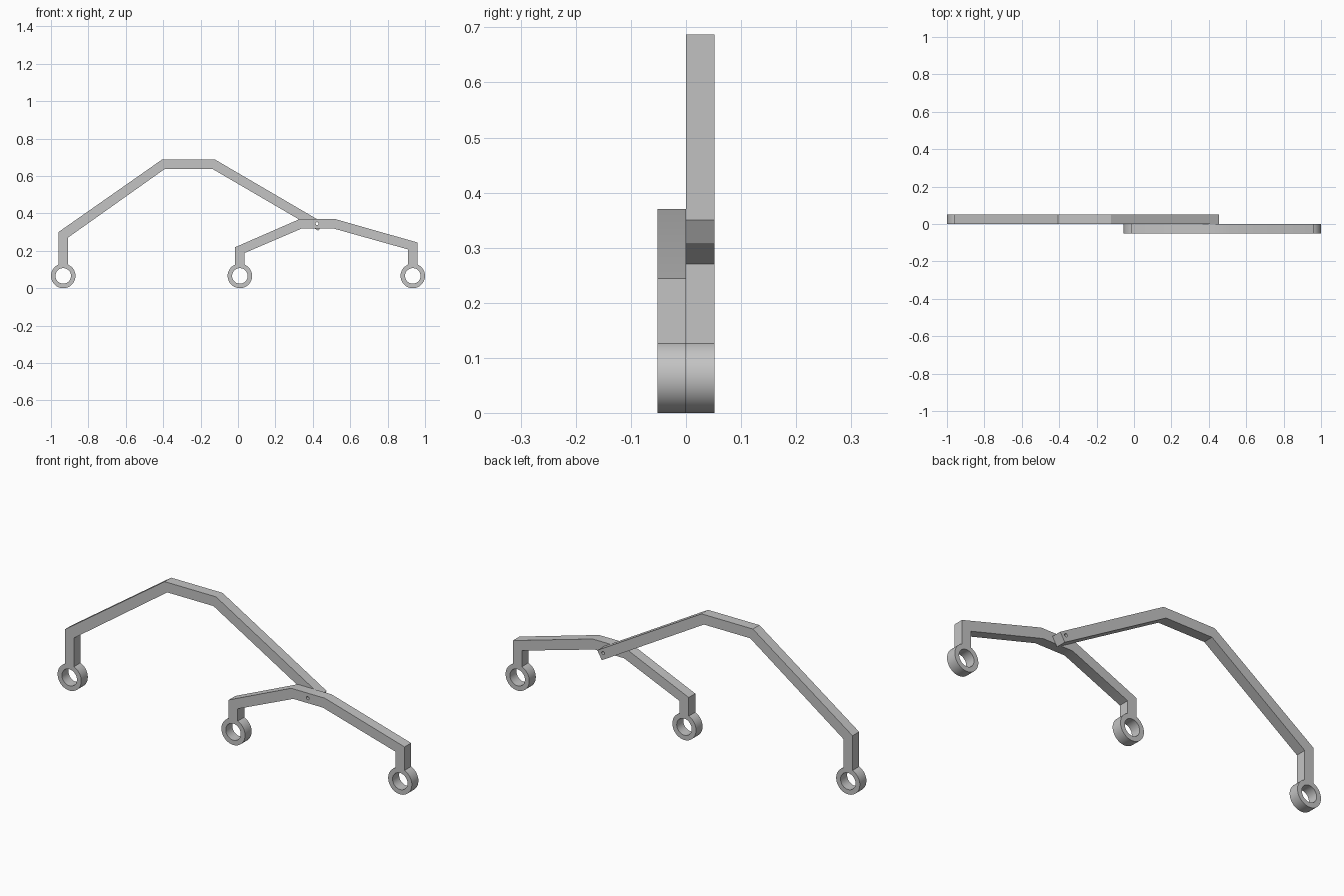
import bpy
import bmesh
from math import sin, cos, pi, asin, tau, radians
from mathutils import Matrix

cube = bpy.data.objects.get("Cube")
if cube:
    bpy.data.objects.remove(cube, do_unlink=True)

steel = bpy.data.materials.new("grey_steel")
steel.use_nodes = True
GREY = (0.55, 0.55, 0.55, 1)
steel.diffuse_color = GREY
steel.node_tree.nodes["Principled BSDF"].inputs["Base Color"].default_value = GREY

DEPTH = 0.052        # thickness of each linkage plate
RING, BORE = 0.0655, 0.0415
HALF = 0.025         # half width of a leg
PIN = (0.423, 0.345)


def circle(cx, cz, r, n):
    return [(cx + r * cos(tau * i / n), cz + r * sin(tau * i / n)) for i in range(n)]


def eye(cx, n=56):
    """Round end of a leg, from the leg's left edge round to its right edge."""
    gap = asin(HALF / RING)
    start, sweep = pi / 2 + gap, tau - 2 * gap
    return [(cx + RING * cos(start + sweep * i / n),
             RING + RING * sin(start + sweep * i / n)) for i in range(n + 1)]


def plate(name, loops, y):
    """Extrude a profile with holes in x-z into a plate centred on y."""
    curve = bpy.data.curves.new(name + "_profile", 'CURVE')
    curve.dimensions = '2D'
    curve.fill_mode = 'BOTH'
    curve.extrude = DEPTH / 2
    for loop in loops:
        spline = curve.splines.new('POLY')
        spline.points.add(len(loop) - 1)
        for point, (x, z) in zip(spline.points, loop):
            point.co = (x, z, 0, 1)
        spline.use_cyclic_u = True
    helper = bpy.data.objects.new(name + "_profile", curve)
    bpy.context.collection.objects.link(helper)
    bpy.context.view_layer.update()
    mesh = bpy.data.meshes.new_from_object(
        helper.evaluated_get(bpy.context.evaluated_depsgraph_get()))
    bpy.data.objects.remove(helper, do_unlink=True)

    bm = bmesh.new()
    bm.from_mesh(mesh)
    bmesh.ops.remove_doubles(bm, verts=bm.verts, dist=0.0001)
    bm.transform(Matrix.Translation((0, y, 0)) @ Matrix.Rotation(radians(90), 4, 'X'))
    bmesh.ops.recalc_face_normals(bm, faces=bm.faces)
    bm.to_mesh(mesh)
    bm.free()
    mesh.materials.clear()
    mesh.materials.append(steel)
    obj = bpy.data.objects.new(name, mesh)
    bpy.context.collection.objects.link(obj)
    bpy.ops.object.select_all(action='DESELECT')
    obj.select_set(True)
    bpy.context.view_layer.objects.active = obj
    bpy.ops.object.shade_smooth_by_angle(angle=radians(25))
    return obj


pin_hole = circle(*PIN, 0.008, 16)

# Long rocker arm: one wheel eye, bent beam, square end at the pivot
left = -0.9345
rocker = eye(left) + [
    (left + HALF, 0.27), (-0.392, 0.637), (-0.136, 0.637), (0.43, 0.307),
    (0.455, 0.35), (-0.122, 0.687), (-0.407, 0.687), (left - HALF, 0.30)]
plate("rocker_arm", [rocker, circle(left, RING, BORE, 48), pin_hole], DEPTH / 2)

# Short bogie arm: a wheel eye at each end and the pivot in its flat middle
mid, right = 0.01, 0.9345
bogie = eye(mid) + [
    (mid + HALF, 0.188), (0.343, 0.32), (0.507, 0.32), (right - HALF, 0.207)
] + eye(right) + [
    (right + HALF, 0.244), (0.518, 0.37), (0.331, 0.37), (mid - HALF, 0.219)]
plate("bogie_arm", [bogie, circle(mid, RING, BORE, 48),
                    circle(right, RING, BORE, 48), pin_hole], -DEPTH / 2)
